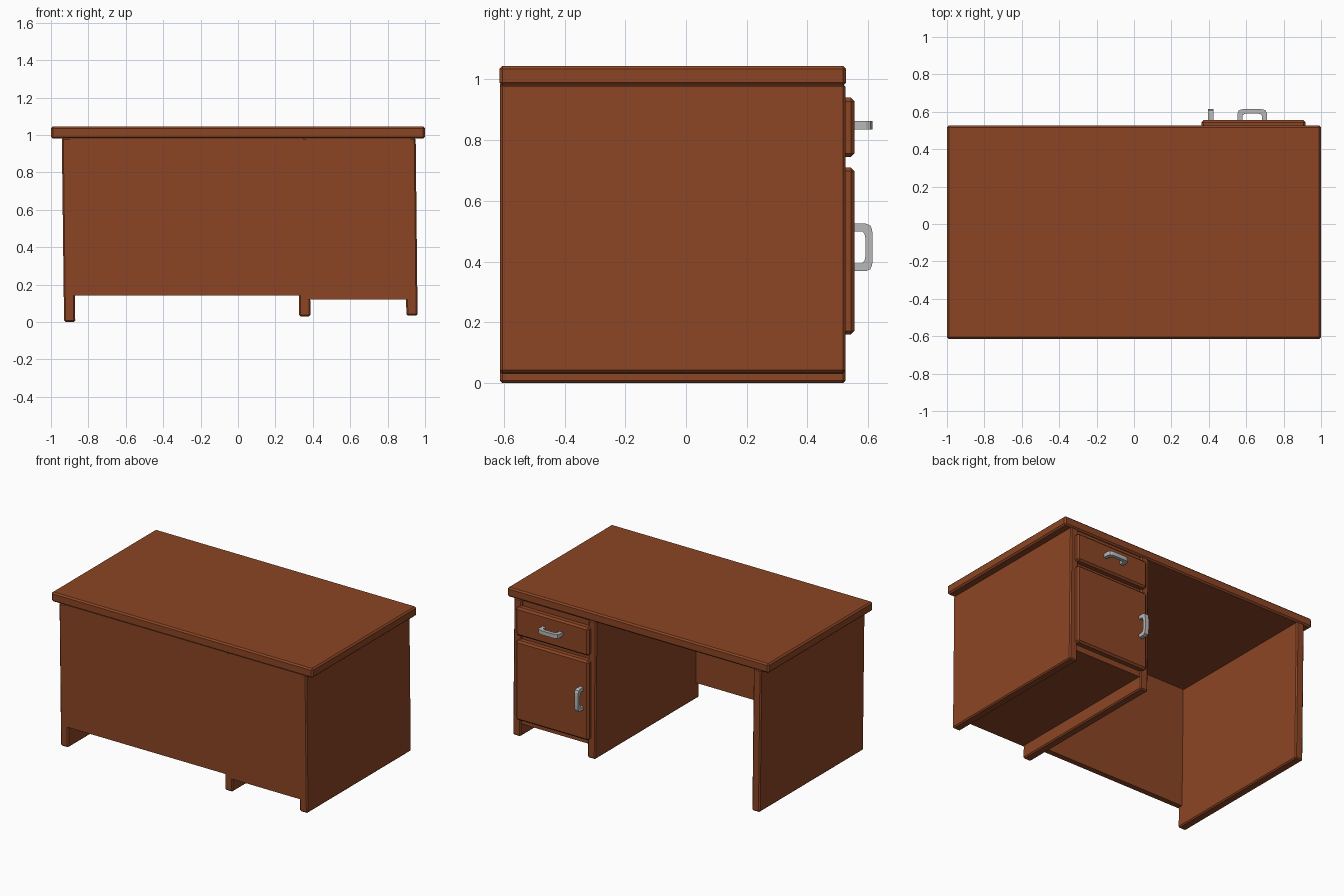
import bpy, bmesh

if "Cube" in bpy.data.objects:
    bpy.data.objects.remove(bpy.data.objects["Cube"])


def material(name, rgb):
    m = bpy.data.materials.new(name)
    m.diffuse_color = (*rgb, 1)
    m.use_nodes = True
    m.node_tree.nodes["Principled BSDF"].inputs["Base Color"].default_value = m.diffuse_color
    return m


WOOD = material("reddish brown wood", (0.26, 0.06, 0.018))
METAL = material("grey metal", (0.48, 0.48, 0.48))


def finish(name, bm, mat, bevel):
    bmesh.ops.recalc_face_normals(bm, faces=bm.faces)
    me = bpy.data.meshes.new(name)
    bm.to_mesh(me)
    bm.free()
    me.materials.append(mat)
    ob = bpy.data.objects.new(name, me)
    bpy.context.collection.objects.link(ob)
    if bevel:
        b = ob.modifiers.new("edge bevel", 'BEVEL')
        b.width, b.segments = bevel, 1
    return ob


def board(name, x, y, z, bevel=0.008, lean=0.0):
    """Box from ranges; lean shifts its top in x."""
    bm = bmesh.new()
    bmesh.ops.create_cube(bm, size=1)
    for v in bm.verts:
        top = v.co.z > 0
        v.co = (x[v.co.x > 0] + lean * top, y[v.co.y > 0], z[top])
    return finish(name, bm, WOOD, bevel)


FRONT, BACK = -0.613, 0.525

# Desk top
board("desk_top", (-1, 1), (-0.615, 0.527), (0.98, 1.045), 0.01)

# Upright panels, very slightly leaning
board("left_side_panel", (-0.93, -0.87), (FRONT, BACK), (0.0, 0.985), lean=-0.012)
board("middle_panel", (0.327, 0.387), (FRONT, BACK), (0.03, 0.985), lean=-0.008)
board("right_side_panel", (0.90, 0.96), (FRONT, BACK), (0.035, 0.985), lean=-0.01)

# Modesty panel across the front
board("front_panel", (-0.90, 0.35), (FRONT, -0.575), (0.142, 0.985), 0)

# Cabinet body between the two right uprights
board("cabinet_body", (0.36, 0.925), (FRONT, 0.512), (0.12, 0.985), 0)

# Drawer and door fronts
board("drawer_front", (0.36, 0.918), (0.50, 0.555), (0.745, 0.94), 0.012)
board("cabinet_door", (0.36, 0.918), (0.50, 0.555), (0.16, 0.71), 0.012)

# Bracket handles: half outline mirrored, then extruded
OUTER = [(0.078, 0), (0.078, 0.040), (0.072, 0.054), (0.058, 0.060), (0.03, 0.062)]
INNER = [(0.03, 0.038), (0.044, 0.035), (0.053, 0.026), (0.053, 0)]


def handle(name, cx, cz, upright):
    bm = bmesh.new()
    pairs = [(OUTER[0], INNER[3]), (OUTER[1], INNER[2]), (OUTER[2], INNER[2]),
             (OUTER[3], INNER[1]), (OUTER[4], INNER[0])]
    pairs += [((-o[0], o[1]), (-i[0], i[1])) for o, i in reversed(pairs)]
    rings = []
    for o, i in pairs:
        ring = []
        for (u, d), w in ((o, -0.014), (o, 0.014), (i, 0.014), (i, -0.014)):
            dx, dz = (w, u) if upright else (u, w)
            ring.append(bm.verts.new((cx + dx, 0.553 + d, cz + dz)))
        rings.append(ring)
    for a, b in zip(rings, rings[1:]):
        for k in range(4):
            n = (k + 1) % 4
            bm.faces.new((a[k], a[n], b[n], b[k]))
    bm.faces.new(rings[0])
    bm.faces.new(rings[-1])
    bmesh.ops.remove_doubles(bm, verts=bm.verts, dist=0.0001)
    finish(name, bm, METAL, 0)


handle("drawer_handle", 0.632, 0.85, False)
handle("door_handle", 0.41, 0.447, True)
